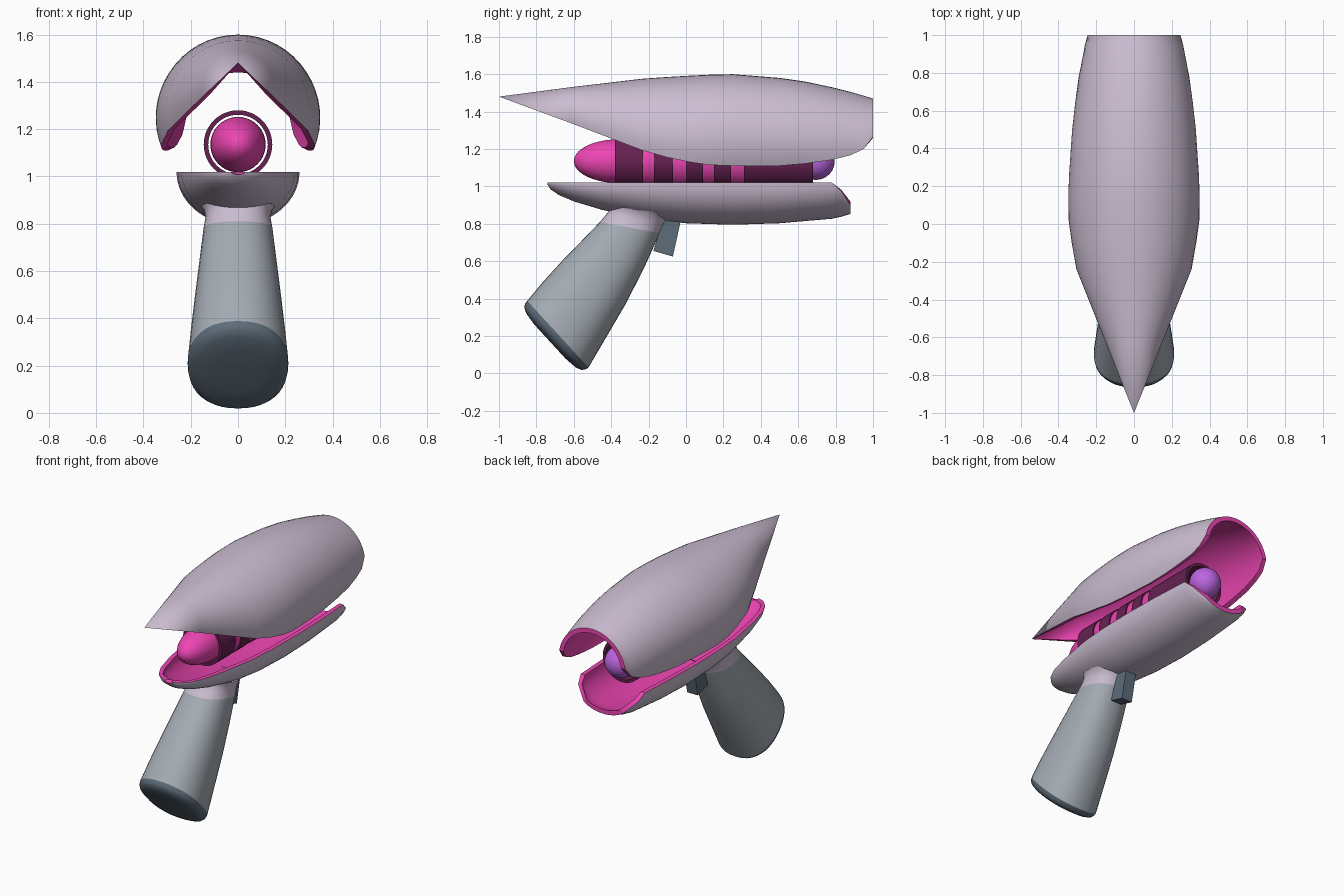
import bpy, bmesh, math
from mathutils import Vector

if "Cube" in bpy.data.objects:
    bpy.data.objects.remove(bpy.data.objects["Cube"])


def mat(name, r, g, b):
    m = bpy.data.materials.new(name)
    m.diffuse_color = (r, g, b, 1)
    m.use_nodes = True
    m.node_tree.nodes["Principled BSDF"].inputs["Base Color"].default_value = m.diffuse_color
    return m


LILAC = mat("lilac", 0.60, 0.51, 0.64)
PINK = mat("pink", 0.85, 0.06, 0.45)
MAROON = mat("maroon", 0.13, 0.015, 0.08)
PURPLE = mat("purple", 0.50, 0.13, 0.75)
GREY = mat("grey", 0.37, 0.41, 0.45)
SLATE = mat("slate", 0.11, 0.15, 0.19)


def finish(bm, name, mats, angle=35):
    bmesh.ops.remove_doubles(bm, verts=bm.verts, dist=1e-4)
    bmesh.ops.recalc_face_normals(bm, faces=bm.faces)
    me = bpy.data.meshes.new(name)
    bm.to_mesh(me)
    bm.free()
    for m in mats:
        me.materials.append(m)
    ob = bpy.data.objects.new(name, me)
    bpy.context.collection.objects.link(ob)
    bpy.ops.object.select_all(action='DESELECT')
    ob.select_set(True)
    bpy.context.view_layer.objects.active = ob
    bpy.ops.object.shade_smooth_by_angle(angle=math.radians(angle))
    return ob


def shell(name, outer, inner):
    """Thick open shell: lilac outside, pink inside and rim."""
    bm = bmesh.new()
    o = [[bm.verts.new(p) for p in row] for row in outer]
    n = [[bm.verts.new(p) for p in row] for row in inner]
    R, C = len(o), len(o[0])
    for grid, idx in ((o, 0), (n, 1)):
        for i in range(R - 1):
            for j in range(C - 1):
                f = bm.faces.new((grid[i][j], grid[i][j + 1], grid[i + 1][j + 1], grid[i + 1][j]))
                f.material_index = idx
    path = ([(i, 0) for i in range(R)] + [(R - 1, j) for j in range(1, C)]
            + [(i, C - 1) for i in range(R - 2, -1, -1)] + [(0, j) for j in range(C - 2, 0, -1)])
    for (a, b), (c, d) in zip(path, path[1:] + path[:1]):
        bm.faces.new((o[a][b], o[c][d], n[c][d], n[a][b])).material_index = 1
    return finish(bm, name, (LILAC, PINK))


def loft(name, rings, m, caps=True, wrap=False):
    bm = bmesh.new()
    vs = [[bm.verts.new(p) for p in r] for r in rings]
    pairs = list(zip(vs, vs[1:])) + ([(vs[-1], vs[0])] if wrap else [])
    for a, b in pairs:
        for j in range(len(a)):
            k = (j + 1) % len(a)
            bm.faces.new((a[j], a[k], b[k], b[j]))
    if caps and not wrap:
        bm.faces.new(vs[0])
        bm.faces.new(vs[-1])
    return finish(bm, name, (m,))


T = 0.03
SEG = 32

# upper cowl: y, arc radius, top z, lower edge z
cowl = [(-1, 0, 1.48, 1.48), (-0.62, 0.1525, 1.53, 1.34), (-0.24, 0.305, 1.575, 1.195),
        (-0.1, 0.33, 1.585, 1.155), (0.02, 0.346, 1.592, 1.13), (0.12, 0.348, 1.597, 1.115),
        (0.25, 0.345, 1.6, 1.11), (0.5, 0.328, 1.58, 1.11), (0.64, 0.312, 1.56, 1.122),
        (0.78, 0.293, 1.53, 1.142), (0.88, 0.273, 1.505, 1.167), (0.95, 0.26, 1.485, 1.2),
        (1.0, 0.25, 1.47, 1.265)]
out, inn = [], []
for y, r, zt, zb in cowl:
    c = zt - r
    a = math.acos(max(-1, min(1, (zb - c) / r))) if r else 0
    angs = [a * (2 * j / SEG - 1) for j in range(SEG + 1)]
    ri = max(r - T, 0)
    out.append([(r * math.sin(t), y, c + r * math.cos(t)) for t in angs])
    inn.append([(ri * math.sin(t), y, c + ri * math.cos(t)) for t in angs])
shell("upper_cowl", out, inn)

# lower hull: y, half width, depth, top z
hull = [(-0.74, 0.03, 0.012, 1.02), (-0.725, 0.07, 0.035, 1.02), (-0.68, 0.115, 0.066, 1.02),
        (-0.6, 0.155, 0.1, 1.02), (-0.45, 0.195, 0.145, 1.02), (-0.2, 0.24, 0.195, 1.02),
        (0, 0.255, 0.217, 1.02), (0.25, 0.26, 0.225, 1.02), (0.5, 0.255, 0.217, 1.02),
        (0.78, 0.24, 0.193, 1.02), (0.83, 0.232, 0.182, 0.975), (0.88, 0.222, 0.167, 0.895)]
out, inn = [], []
for y, w, d, zt in hull:
    t0 = math.asin((1.02 - zt) / d)
    angs = [t0 + (math.pi - 2 * t0) * j / SEG for j in range(SEG + 1)]
    wi, di, yi = max(w - T, 0.005), max(d - T, 0.003), max(y, -0.71 + (y + 0.74) * 0.5)
    out.append([(w * math.cos(t), y, 1.02 - d * math.sin(t)) for t in angs])
    inn.append([(wi * math.cos(t), yi, 1.02 - di * math.sin(t)) for t in angs])
shell("lower_hull", out, inn)


# barrel parts, all round the y axis at AXIS height
AXIS = 1.135


def circle(y, r, n=48):
    return [(r * math.cos(2 * math.pi * k / n), y, AXIS + r * math.sin(2 * math.pi * k / n)) for k in range(n)]


def tube(name, y0, y1, ro, ri, m):
    loft(name, [circle(y0, ro), circle(y1, ro), circle(y1, ri), circle(y0, ri)], m, wrap=True)


for i, (y0, y1) in enumerate([(-0.38, -0.23), (-0.17, -0.07), (0, 0.09), (0.15, 0.24), (0.31, 0.68)]):
    tube(f"barrel_ring_{i + 1}", y0, y1, 0.145, 0.126, MAROON)
tube("barrel_core", -0.3, 0.5, 0.137, 0.128, PINK)


def ball(name, y, r, ry, m):
    bm = bmesh.new()
    bmesh.ops.create_uvsphere(bm, u_segments=32, v_segments=20, radius=1)
    for v in bm.verts:
        v.co = Vector((v.co.x * r, y + v.co.y * ry, AXIS + v.co.z * r))
    finish(bm, name, (m,))


ball("rear_nose", -0.36, 0.117, 0.24, PINK)
ball("muzzle_orb", 0.695, 0.1, 0.1, PURPLE)


# grip: rounded sections tilted in the yz plane
def section(cy, cz, uy, uz, half, hx, e=0.88, n=40):
    l = math.hypot(uy, uz)
    pts = []
    for k in range(n):
        t = 2 * math.pi * k / n
        c, s = math.cos(t), math.sin(t)
        a = half * math.copysign(abs(c) ** e, c) / l
        pts.append((hx * math.copysign(abs(s) ** e, s), cy + a * uy, cz + a * uz))
    return pts


loft("neck_collar", [section(-0.30, 0.78, 0.32, -0.06, 0.163, 0.146),
                     section(-0.272, 0.825, 0.32, -0.05, 0.157, 0.138),
                     section(-0.25, 0.855, 0.31, -0.045, 0.158, 0.143),
                     section(-0.238, 0.873, 0.31, -0.045, 0.165, 0.155)], LILAC, caps=False)
loft("grip", [section(-0.30, 0.78, 0.32, -0.06, 0.163, 0.146),
              section(-0.385, 0.645, 0.32, -0.14, 0.18, 0.163),
              section(-0.49, 0.49, 0.33, -0.22, 0.205, 0.182),
              section(-0.60, 0.335, 0.33, -0.30, 0.226, 0.2),
              section(-0.685, 0.21, 0.33, -0.36, 0.242, 0.213)], GREY)
loft("grip_cap", [section(-0.685 - 0.74 * o, 0.21 - 0.68 * o, 0.33, -0.36, 0.242 * s, 0.213 * s)
                  for o, s in ((0, 1), (0.02, 0.985), (0.037, 0.93), (0.05, 0.8), (0.058, 0.5))], SLATE)

# trigger
side = [(-0.12, 0.83), (-0.025, 0.83), (-0.07, 0.625), (-0.175, 0.655)]
loft("trigger", [[(x, y, z) for y, z in side] for x in (-0.04, 0.04)], SLATE)
